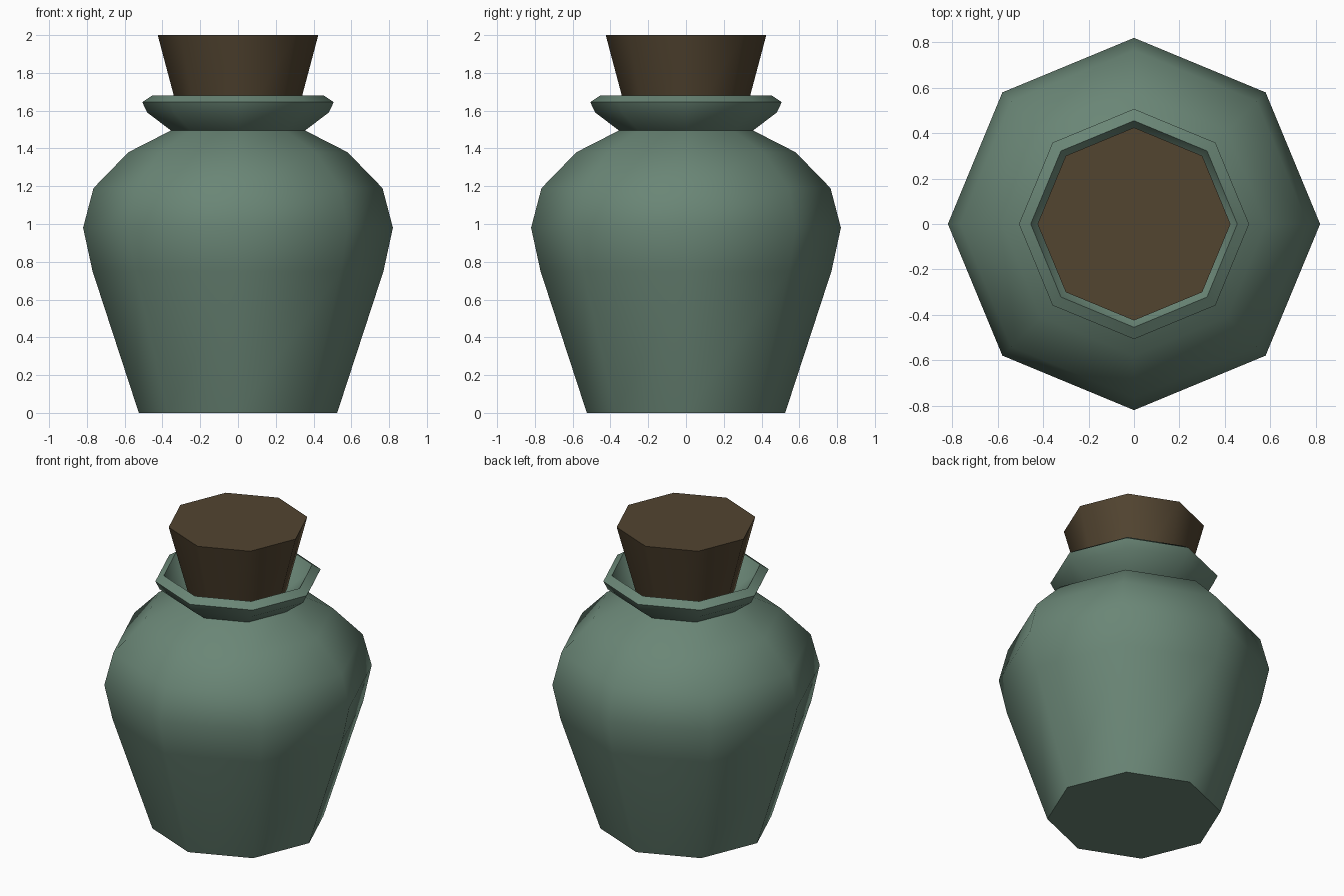
import bpy, bmesh, math

if "Cube" in bpy.data.objects:
    bpy.data.objects.remove(bpy.data.objects["Cube"])

SIDES = 8


def material(name, rgb):
    m = bpy.data.materials.new(name)
    m.diffuse_color = (*rgb, 1.0)
    m.use_nodes = True
    m.node_tree.nodes["Principled BSDF"].inputs["Base Color"].default_value = m.diffuse_color
    return m


def lathe(name, profile, mat):
    """Eight-sided turned part from (radius, height) points, capped at both ends."""
    bm = bmesh.new()
    rings = []
    for r, z in profile:
        rings.append([bm.verts.new((r * math.cos(2 * math.pi * i / SIDES),
                                    r * math.sin(2 * math.pi * i / SIDES), z))
                      for i in range(SIDES)])
    for a, b in zip(rings, rings[1:]):
        for i in range(SIDES):
            j = (i + 1) % SIDES
            bm.faces.new((a[i], a[j], b[j], b[i]))
    bm.faces.new(rings[0][::-1])
    bm.faces.new(rings[-1])
    mesh = bpy.data.meshes.new(name)
    bm.to_mesh(mesh)
    bm.free()
    mesh.materials.append(mat)
    obj = bpy.data.objects.new(name, mesh)
    bpy.context.collection.objects.link(obj)
    bpy.ops.object.select_all(action='DESELECT')
    obj.select_set(True)
    bpy.context.view_layer.objects.active = obj
    bpy.ops.object.shade_smooth_by_angle(angle=math.radians(50))
    return obj


green = material("dull_green_glaze", (0.144, 0.238, 0.181))
brown = material("dark_cork", (0.084, 0.058, 0.030))

# Pot: tapered body, round shoulder, flared lip and the funnel inside the lip
lathe("pot", [(0.525, 0), (0.77, 0.75), (0.82, 0.98), (0.765, 1.19),
              (0.58, 1.38), (0.355, 1.495), (0.48, 1.59), (0.507, 1.645),
              (0.455, 1.68), (0.42, 1.62), (0.30, 1.53)], green)

# Stopper: tapered plug seated in the neck
lathe("stopper", [(0.292, 1.50), (0.425, 2.0)], brown)
